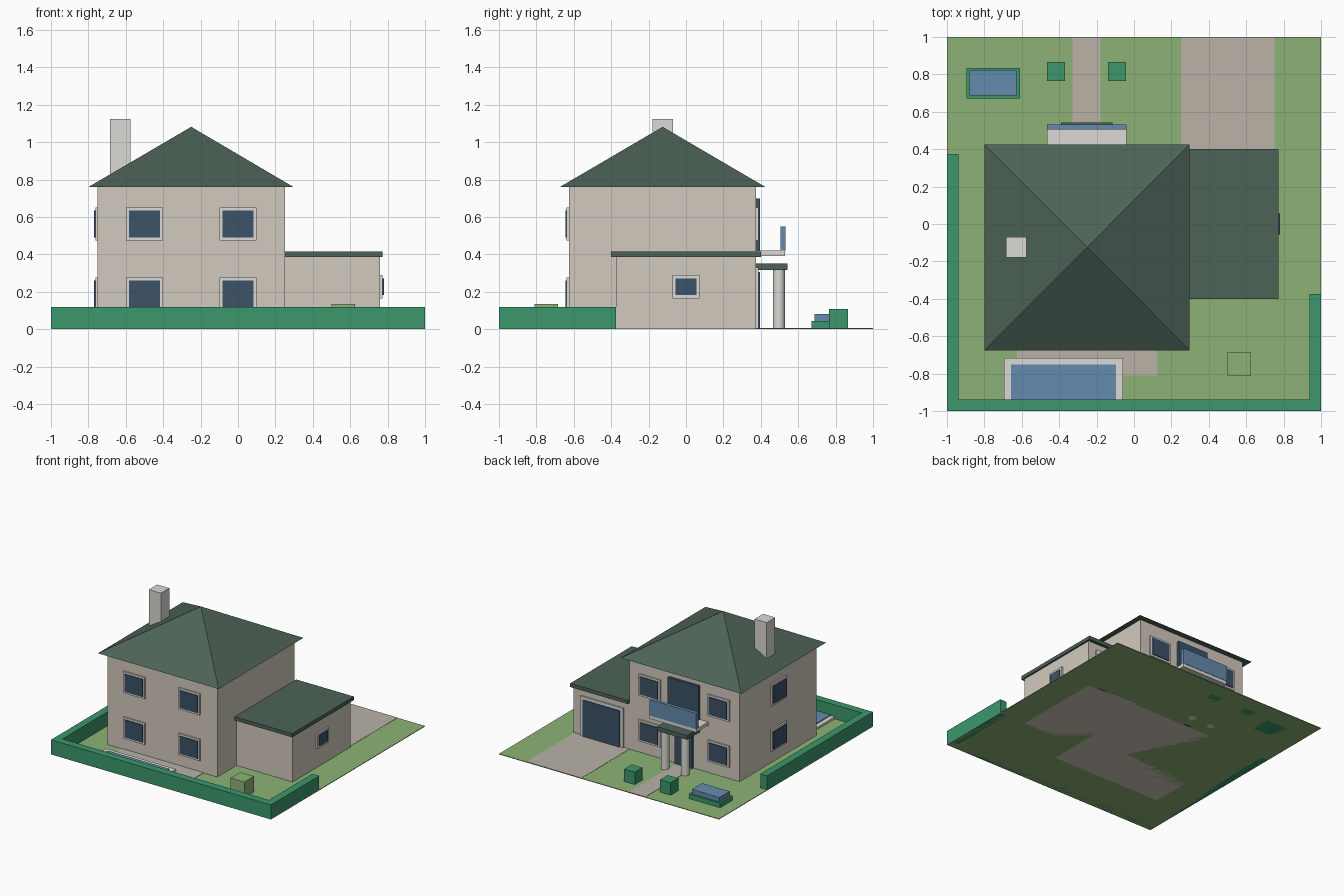
import bpy, bmesh, math

if "Cube" in bpy.data.objects:
    bpy.data.objects.remove(bpy.data.objects["Cube"])

def mat(name, r, g, b):
    m = bpy.data.materials.new(name)
    m.diffuse_color = (r, g, b, 1)
    m.use_nodes = True
    m.node_tree.nodes["Principled BSDF"].inputs["Base Color"].default_value = m.diffuse_color
    return m

WALL = mat("wall_beige", .65, .59, .51)
ROOF = mat("roof_green", .075, .125, .095)
LAWN = mat("lawn_green", .27, .45, .18)
PAVE = mat("paving", .49, .45, .39)
HEDGE = mat("hedge_green", .045, .31, .15)
GLASS = mat("dark_glass", .045, .085, .14)
WATER = mat("blue", .13, .26, .43)
TRIM = mat("trim", .71, .70, .66)

def finish(name, bm, m):
    me = bpy.data.meshes.new(name)
    bm.to_mesh(me)
    bm.free()
    me.materials.append(m)
    ob = bpy.data.objects.new(name, me)
    bpy.context.collection.objects.link(ob)
    return ob

def box(name, m, x, y, z):
    """Box from (min, max) ranges on each axis."""
    bm = bmesh.new()
    bmesh.ops.create_cube(bm, size=1)
    for v in bm.verts:
        v.co = [r[0] if c < 0 else r[1] for c, r in zip(v.co, (x, y, z))]
    return finish(name, bm, m)

def panel(name, m, axis, wall, out, c, half, z, depth):
    """Flat box standing out of a wall; axis is the wall's normal axis."""
    n = sorted((wall - out * .01, wall + out * depth))
    t = (c - half, c + half)
    return box(name, m, n if axis == 'x' else t, t if axis == 'x' else n, z)

def window(name, axis, wall, out, c, zc, hw=.098, hz=.088, border=.016):
    panel(name + "_frame", TRIM, axis, wall, out, c, hw, (zc - hz, zc + hz), .013)
    panel(name + "_glass", GLASS, axis, wall, out, c, hw - border,
          (zc - hz + border, zc + hz - border), .02)

# Ground and paving
box("lawn", LAWN, (-1, 1), (-1, 1), (0, .005))
box("driveway", PAVE, (.25, .75), (.375, 1), (.001, .007))
box("front_path", PAVE, (-.33, -.18), (.375, 1), (.001, .007))
box("patio", PAVE, (-.625, .125), (-.81, -.625), (.001, .008))

# Main house, pyramid roof and chimney
box("house_walls", WALL, (-.75, .25), (-.625, .375), (0, .76))
bm = bmesh.new()
base = [bm.verts.new(p) for p in ((-.8, -.675, .76), (.297, -.675, .76),
                                  (.297, .425, .76), (-.8, .425, .76))]
apex = bm.verts.new((-.25, -.125, 1.082))
bm.faces.new(base[::-1])
for i in range(4):
    bm.faces.new((base[i], base[(i + 1) % 4], apex))
finish("house_roof", bm, ROOF)
box("chimney", TRIM, (-.685, -.575), (-.18, -.07), (.78, 1.125))

# Garage
box("garage_walls", WALL, (.25, .76), (-.375, .375), (0, .385))
box("garage_roof", ROOF, (.25, .773), (-.4, .4), (.385, .415))
panel("garage_door_frame", TRIM, 'y', .375, 1, .497, .195, (0, .33), .013)
panel("garage_door", GLASS, 'y', .375, 1, .497, .168, (0, .305), .02)
window("garage_window", 'x', .76, 1, 0, .227, .073, .063, .018)

# House windows
for floor, zc in (("lower", .188), ("upper", .563)):
    for i, s in enumerate((-1, 1)):
        window(f"front_window_{floor}_{i}", 'y', -.625, -1, -.25 + s * .25, zc)
        window(f"back_window_{floor}_{i}", 'y', .375, 1, -.25 + s * .313, zc)
    window(f"side_window_{floor}", 'x', -.75, -1, -.125, zc)

# Entrance with balcony above
panel("entrance_door", GLASS, 'y', .375, 1, -.25, .08, (0, .3), .02)
panel("balcony_door", GLASS, 'y', .375, 1, -.25, .14, (.42, .7), .02)
box("porch_canopy", ROOF, (-.39, -.115), (.37, .542), (.317, .352))
box("balcony_slab", TRIM, (-.465, -.04), (.37, .53), (.392, .42))
box("balcony_railing", WATER, (-.465, -.04), (.505, .533), (.42, .55))
for i, s in enumerate((-1, 1)):
    bm = bmesh.new()
    bmesh.ops.create_cone(bm, cap_ends=True, segments=24, radius1=.032,
                          radius2=.032, depth=.317)
    bmesh.ops.translate(bm, verts=bm.verts, vec=(-.25 + s * .092, .497, .1585))
    for f in bm.faces:
        f.smooth = len(f.verts) == 4
    for e in bm.edges:
        e.smooth = all(len(f.verts) == 4 for f in e.link_faces)
    finish(f"porch_column_{i}", bm, TRIM)
    # Clipped bushes beside the path
    bx = -.255 + s * .163
    box(f"bush_{i}", HEDGE, (bx - .048, bx + .048), (.765, .865), (0, .107))

# Hedges round the garden
box("hedge_front", HEDGE, (-1, 1), (-1, -.938), (0, .12))
box("hedge_left", HEDGE, (-1, -.938), (-.938, .375), (0, .12))
box("hedge_right", HEDGE, (.938, 1), (-.938, -.375), (0, .12))

# Pool, pond and garden box
box("pool_rim", TRIM, (-.695, -.06), (-.938, -.717), (.001, .022))
box("pool_water", WATER, (-.658, -.097), (-.938, -.752), (.002, .028))
box("pond_base", HEDGE, (-.895, -.61), (.672, .835), (0, .043))
box("pond_top", WATER, (-.88, -.628), (.688, .82), (.04, .08))
box("garden_box", LAWN, (.5, .625), (-.81, -.685), (0, .135))
